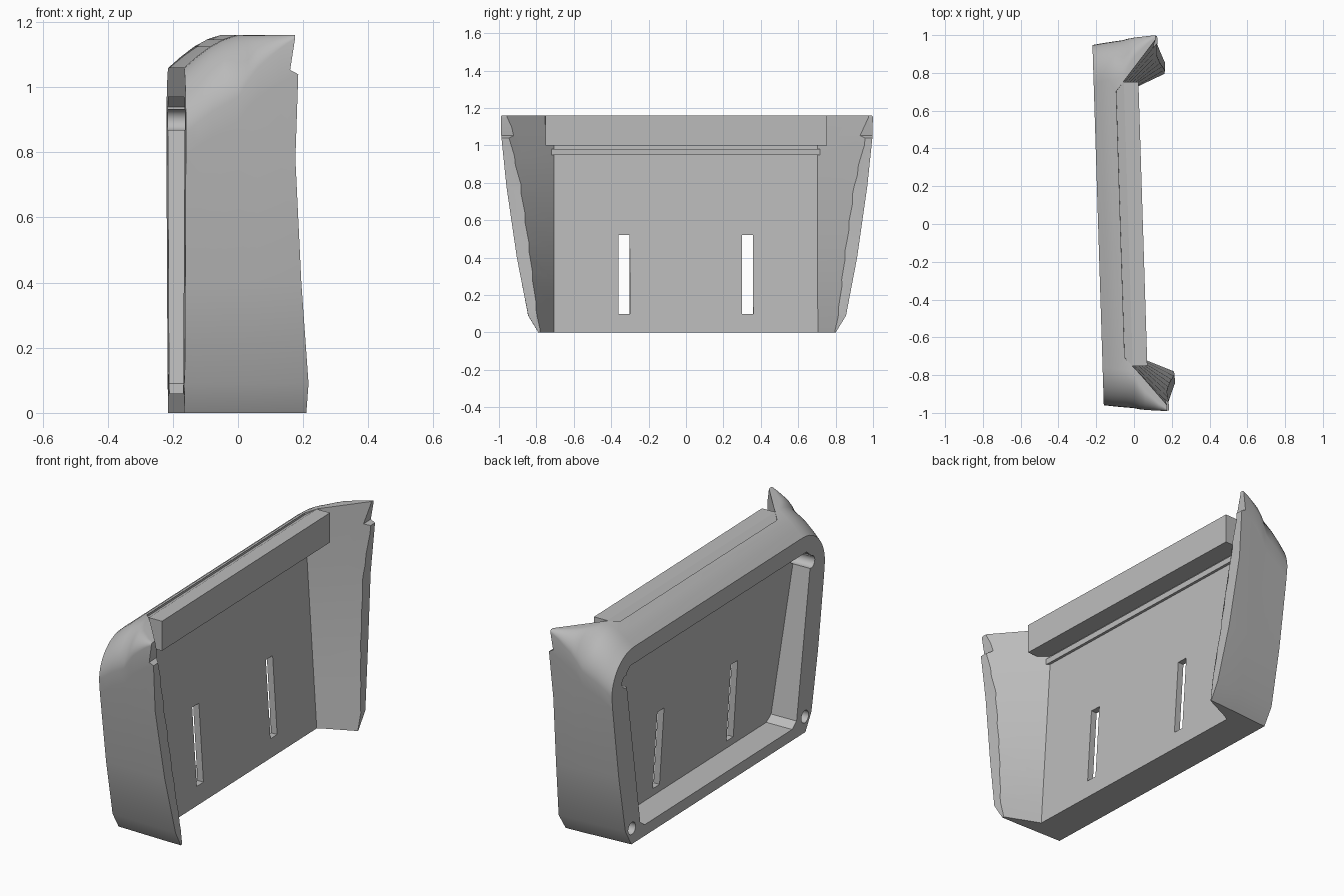
import bpy, bmesh, math
from mathutils import Matrix

if "Cube" in bpy.data.objects:
    bpy.data.objects.remove(bpy.data.objects["Cube"])

grey = bpy.data.materials.new("plain_grey")
grey.use_nodes = True
grey.diffuse_color = (0.5, 0.5, 0.5, 1)
grey.node_tree.nodes["Principled BSDF"].inputs["Base Color"].default_value = (0.5, 0.5, 0.5, 1)

TURN = Matrix.Rotation(0.0314, 4, "Z")   # whole tray is turned slightly


def loft(name, rings, strip_cap=False):
    """Solid through rings of equal length; the last cap may be mirrored strips."""
    bm = bmesh.new()
    vs = [[bm.verts.new(p) for p in ring] for ring in rings]
    n = len(vs[0])
    for a, b in zip(vs, vs[1:]):
        for i in range(n):
            j = (i + 1) % n
            bm.faces.new((a[i], a[j], b[j], b[i]))
    bm.faces.new(vs[0])
    if strip_cap:
        e = vs[-1]
        for i in range(n // 2 - 1):
            bm.faces.new((e[i], e[i + 1], e[n - 2 - i], e[n - 1 - i]))
    else:
        bm.faces.new(vs[-1])
    bmesh.ops.recalc_face_normals(bm, faces=bm.faces)
    bm.transform(TURN)
    me = bpy.data.meshes.new(name)
    bm.to_mesh(me)
    bm.free()
    me.materials.append(grey)
    ob = bpy.data.objects.new(name, me)
    bpy.context.collection.objects.link(ob)
    return ob


def box(name, x, y, z):
    return loft(name, [[(px, y[0], z[0]), (px, y[1], z[0]),
                        (px, y[1], z[1]), (px, y[0], z[1])] for px in x])


def mirror(half):
    return half + [(x, -y, z) for x, y, z in reversed(half)]


def cut(target, cutter):
    cutter.hide_render = True
    mod = target.modifiers.new("cut", "BOOLEAN")
    mod.operation = "DIFFERENCE"
    mod.solver = "EXACT"
    mod.object = cutter
    bpy.context.view_layer.objects.active = target
    bpy.ops.object.modifier_apply(modifier=mod.name)
    bpy.data.objects.remove(cutter)


# Outer shell: flaring sides, rounded upper corners that sharpen toward the lips
SIDE = [(0, .795), (.09, .85), (.4, .91), (.78, .965), (1.04, .992), (1.2, .997)]
LIP = [.185, .19, .166, .146, .154, .129]


def half_width(z):
    for (z0, w0), (z1, w1) in zip(SIDE, SIDE[1:]):
        if z <= z1:
            return w0 + (w1 - w0) * (z - z0) / (z1 - z0)
    return SIDE[-1][1]


def shell_ring(x, top, r, front=False):
    flare = .98 + .02 * min(1, (x + .19) / .335)
    start = top - r
    zs = [0, .09, .4] + [.4 + (start - .4) * f for f in (.507, .853, .87)]
    half = [(LIP[i] if front else x, half_width(z) * flare, z) for i, z in enumerate(zs)]
    w = half_width(start) * flare
    for k in range(11):
        a = math.pi / 2 * k / 10
        half.append((x, w - r + r * math.cos(a), start + r * math.sin(a)))
    return mirror(half)


stations = [(-.19, 1.06, .2), (-.15, 1.095, .2), (-.11, 1.125, .2), (-.07, 1.147, .2),
            (-.03, 1.16, .19), (0, 1.16, .14), (.03, 1.16, .1), (.1, 1.16, .04)]
shell = loft("tray_shell", [shell_ring(*s) for s in stations]
             + [shell_ring(.144, 1.16, .01, True)], strip_cap=True)


# Open front between the two side wings, with a leaning back plate
def plate_x(z):
    return -.063 * z


def opening_ring(z):
    slope = .45 + .65 * z
    x0 = plate_x(z)
    return mirror([(x0, .705, z), (.25, .705 + slope * (.25 - x0), z)])


cut(shell, loft("front_cutter", [opening_ring(-.02 + 1.22 * i / 8) for i in range(9)]))

# Rear cavity with a floor parallel to the plate
outline = mirror([(0, .66, .06), (0, .7, .09), (0, .825, .9), (0, .825, .94), (0, .79, .97)])
cut(shell, loft("cavity_cutter", [
    [(-.3, y, z) for _, y, z in outline],
    [(plate_x(z) - .035, y, z) for _, y, z in outline]]))

# Slots and corner screw holes
for s in (-1, 1):
    cut(shell, box("slot_cutter", (-.15, .1), (s * .33 - .03, s * .33 + .03), (.1, .52)))
    for y, z in ((.775, .085), (.83, .9)):
        ring = [(s * y + .033 * math.cos(t * math.pi / 10), z + .033 * math.sin(t * math.pi / 10))
                for t in range(20)]
        cut(shell, loft("hole_cutter", [[(x, a, b) for a, b in ring] for x in (-.3, -.07)]))

# Top bar and the small ledge under it
profile = [(-.09, 1), (.047, 1), (.047, 1.16), (-.03, 1.16), (-.09, 1.125)]
bar = loft("top_bar", [[(x, y, z) for x, z in profile] for y in (-.752, .752)])
ledge = box("ledge", (-.08, -.045), (-.718, .718), (.95, .982))

# Smooth shading with crisp edges
bpy.ops.object.select_all(action="DESELECT")
shell.select_set(True)
bpy.context.view_layer.objects.active = shell
bpy.ops.object.shade_smooth_by_angle(angle=math.radians(25))
